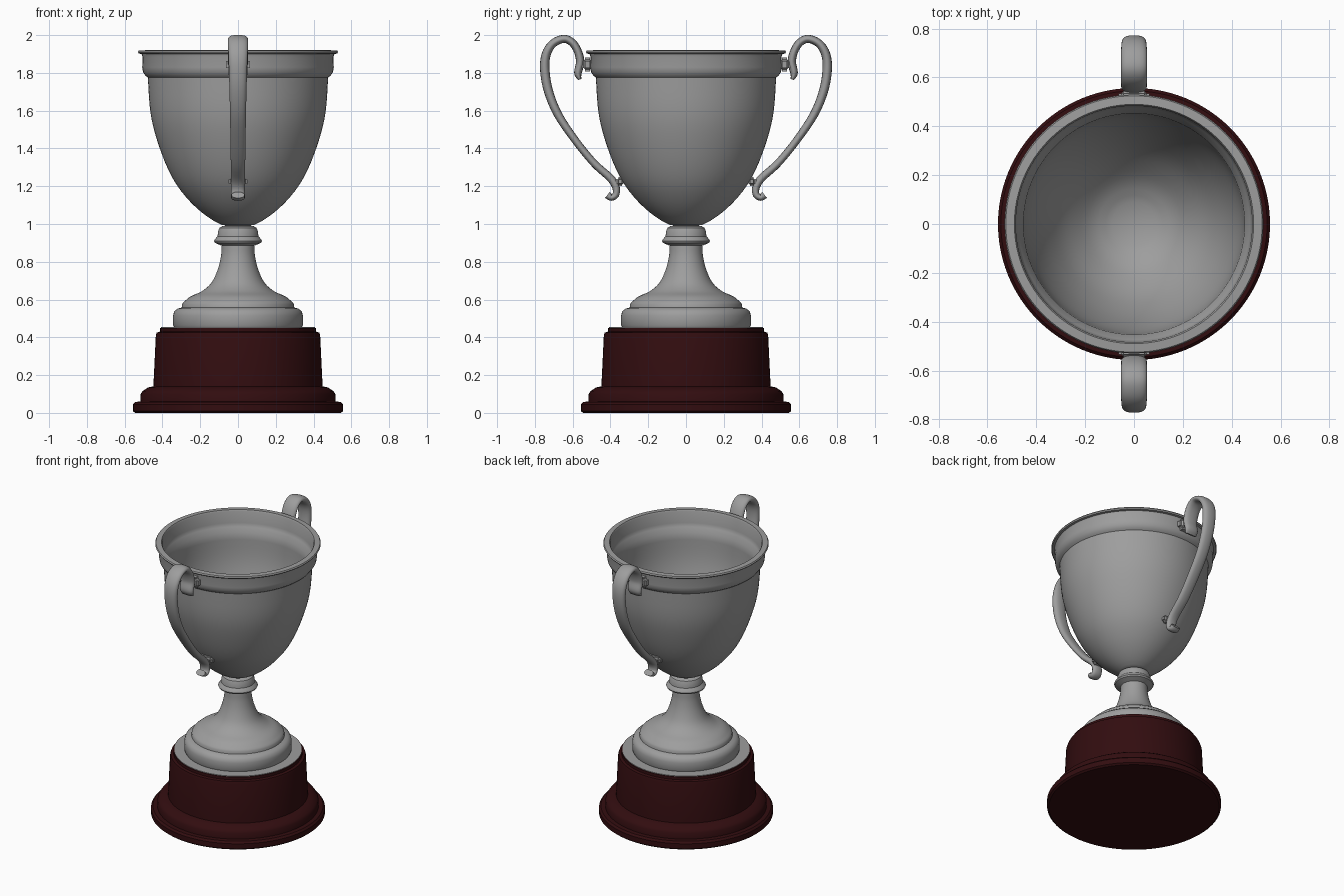
import bpy, bmesh, math
from mathutils import Vector

if "Cube" in bpy.data.objects:
    bpy.data.objects.remove(bpy.data.objects["Cube"])


def material(name, color):
    m = bpy.data.materials.new(name)
    m.diffuse_color = (*color, 1)
    m.use_nodes = True
    m.node_tree.nodes["Principled BSDF"].inputs["Base Color"].default_value = m.diffuse_color
    return m


silver = material("silver", (0.34, 0.34, 0.34))
maroon = material("dark maroon", (0.032, 0.004, 0.005))


def finish(bm, name, mat, angle=35):
    bmesh.ops.recalc_face_normals(bm, faces=bm.faces[:])
    me = bpy.data.meshes.new(name)
    bm.to_mesh(me)
    bm.free()
    me.materials.append(mat)
    ob = bpy.data.objects.new(name, me)
    bpy.context.collection.objects.link(ob)
    bpy.ops.object.select_all(action='DESELECT')
    ob.select_set(True)
    bpy.context.view_layer.objects.active = ob
    bpy.ops.object.shade_smooth_by_angle(angle=math.radians(angle))
    return ob


def lathe(name, profile, mat, seg=96):
    """Revolve (radius, z) points; radius 0 closes on the axis."""
    bm = bmesh.new()
    rings = []
    for r, z in profile:
        if r == 0:
            rings.append([bm.verts.new((0, 0, z))] * seg)
        else:
            rings.append([bm.verts.new((r * math.cos(2 * math.pi * i / seg),
                                        r * math.sin(2 * math.pi * i / seg), z)) for i in range(seg)])
    for a, b in zip(rings, rings[1:]):
        for i in range(seg):
            j = (i + 1) % seg
            bm.faces.new(list(dict.fromkeys((a[i], a[j], b[j], b[i]))))
    return finish(bm, name, mat)


def spline(pts, steps=5):
    """Catmull-Rom through points of any dimension."""
    pts = [Vector(p) for p in pts]
    ext = [2 * pts[0] - pts[1]] + pts + [2 * pts[-1] - pts[-2]]
    out = []
    for a, b, c, d in zip(ext, ext[1:], ext[2:], ext[3:]):
        for k in range(steps):
            t = k / steps
            out.append(0.5 * (2 * b + (c - a) * t + (2 * a - 5 * b + 4 * c - d) * t * t
                              + (3 * b - a - 3 * c + d) * t ** 3))
    return out + [pts[-1]]


# Plinth
lathe("plinth", [(0, 0), (0.545, 0), (0.557, 0.01), (0.557, 0.045), (0.545, 0.058), (0.517, 0.06),
                 (0.515, 0.1), (0.505, 0.115), (0.49, 0.125), (0.475, 0.135), (0.448, 0.14),
                 (0.435, 0.41), (0.43, 0.425), (0.413, 0.43), (0.413, 0.45), (0, 0.45)], maroon)

# Metal plate on top of the plinth
lathe("plinth_plate", [(0, 0.449), (0.408, 0.449), (0.408, 0.454), (0, 0.454)], silver)

# Foot and stem
stem = spline([(0.29, 0.585), (0.25, 0.617), (0.19, 0.645), (0.14, 0.69), (0.107, 0.76),
               (0.09, 0.83), (0.086, 0.885)], 4)
lathe("foot_and_stem", [(0, 0.452), (0.338, 0.452), (0.344, 0.465), (0.344, 0.515), (0.337, 0.538),
                        (0.32, 0.552), (0.298, 0.558), (0.296, 0.575)] + [tuple(p) for p in stem] +
      [(0.122, 0.9), (0.127, 0.91), (0.122, 0.92), (0.108, 0.935), (0.106, 0.96), (0.098, 0.98),
       (0.08, 0.99), (0, 0.995)], silver)

# Bowl: outer wall, rim, then inner wall
outer = spline([(0.085, 0.995), (0.13, 1.018), (0.19, 1.06), (0.255, 1.12), (0.32, 1.2), (0.37, 1.29),
                (0.414, 1.4), (0.45, 1.52), (0.468, 1.63), (0.477, 1.775)], 3)
inner = spline([(0.453, 1.775), (0.446, 1.63), (0.428, 1.52), (0.392, 1.4), (0.35, 1.3), (0.3, 1.21),
                (0.24, 1.135), (0.17, 1.07), (0.09, 1.03)], 3)
lathe("bowl", [(0, 0.985)] + [tuple(p) for p in outer] +
      [(0.49, 1.785), (0.503, 1.805), (0.507, 1.83), (0.506, 1.885), (0.51, 1.9), (0.525, 1.902),
       (0.53, 1.91), (0.525, 1.918), (0.49, 1.92), (0.484, 1.91), (0.483, 1.83), (0.475, 1.805)] +
      [tuple(p) for p in inner] + [(0, 1.02)], silver)

# Handle path: (distance from axis, z, half width, half thickness)
path = spline([(0.563, 1.765, .045, .009), (0.572, 1.80, .05, .02), (0.56, 1.86, .052, .022),
               (0.575, 1.92, .053, .021), (0.605, 1.963, .053, .021), (0.648, 1.98, .053, .021),
               (0.705, 1.955, .053, .022), (0.741, 1.895, .051, .024), (0.747, 1.81, .048, .025),
               (0.727, 1.70, .045, .024), (0.675, 1.575, .042, .022), (0.58, 1.435, .04, .02),
               (0.485, 1.32, .038, .02), (0.40, 1.243, .036, .021), (0.371, 1.195, .036, .02),
               (0.372, 1.155, .036, .018), (0.395, 1.14, .036, .017), (0.416, 1.154, .034, .02)])


def handle(name, side):
    bm = bmesh.new()
    n, rings = 20, []
    for i, p in enumerate(path):
        a, b = path[max(i - 1, 0)], path[min(i + 1, len(path) - 1)]
        t = Vector((b[0] - a[0], b[1] - a[1])).normalized()
        ring = []
        for k in range(n):
            u = 2 * math.pi * k / n
            off = p[3] * math.sin(u)
            # slightly squared oval section
            w = p[2] * math.copysign(abs(math.cos(u)) ** 0.75, math.cos(u))
            ring.append(bm.verts.new((w, side * (p[0] - t.y * off), p[1] + t.x * off)))
        rings.append(ring)
    for a, b in zip(rings, rings[1:]):
        for k in range(n):
            bm.faces.new((a[k], a[(k + 1) % n], b[(k + 1) % n], b[k]))
    bm.faces.new(rings[0])
    bm.faces.new(rings[-1])
    finish(bm, name, silver, 50)


def mount(name, centre, size):
    bm = bmesh.new()
    bmesh.ops.create_cube(bm, size=1)
    bmesh.ops.scale(bm, vec=size, verts=bm.verts)
    bmesh.ops.translate(bm, vec=centre, verts=bm.verts)
    bmesh.ops.bevel(bm, geom=bm.edges[:], offset=min(size) * 0.3, segments=3, affect='EDGES')
    finish(bm, name, silver)


# Two handles with upper and lower mounts
for side, label in ((-1, "front"), (1, "back")):
    handle(label + "_handle", side)
    mount(label + "_upper_mount", (0, side * 0.522, 1.845), (0.125, 0.065, 0.075))
    mount(label + "_lower_mount", (0, side * 0.348, 1.225), (0.1, 0.05, 0.05))
